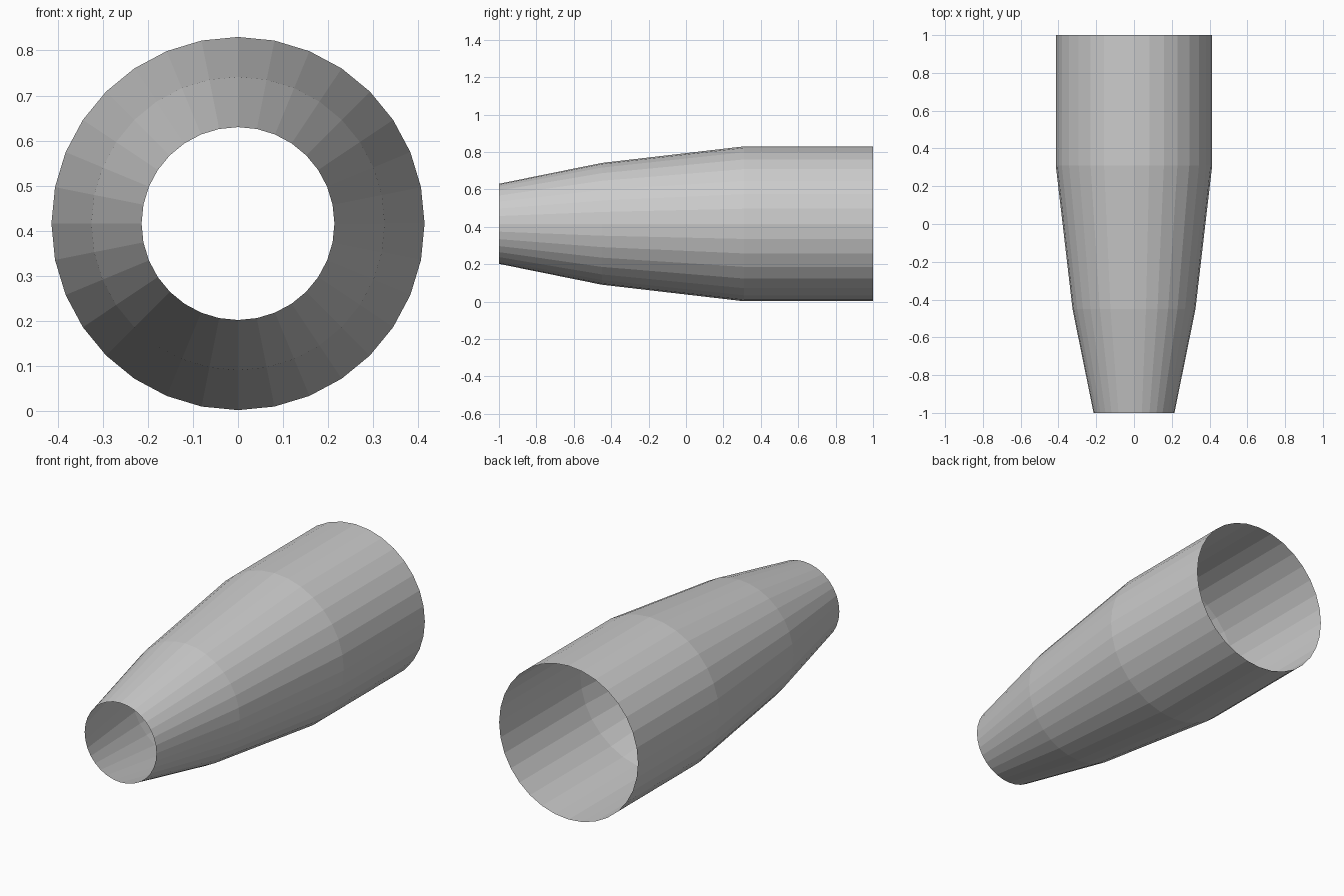
import bpy, bmesh
from math import cos, sin, pi

if "Cube" in bpy.data.objects:
    bpy.data.objects.remove(bpy.data.objects["Cube"])

SIDES = 32
CENTRE_Z = 0.416
# (y position, radius) from the narrow front mouth to the wide rear mouth
PROFILE = [(-1.0, 0.214), (-0.45, 0.3255), (0.31, 0.414), (1.0, 0.414)]

# Open, single-walled tapered tube, lofted from rings
bm = bmesh.new()
rings = [[bm.verts.new((r * cos(2 * pi * i / SIDES), y,
                        CENTRE_Z + r * sin(2 * pi * i / SIDES)))
          for i in range(SIDES)] for y, r in PROFILE]
for a, b in zip(rings, rings[1:]):
    for i in range(SIDES):
        j = (i + 1) % SIDES
        bm.faces.new((a[i], b[i], b[j], a[j]))

# Make every flat face point outwards
bm.normal_update()
for f in bm.faces:
    c = f.calc_center_median()
    if f.normal.x * c.x + f.normal.z * (c.z - CENTRE_Z) < 0:
        f.normal_flip()

mesh = bpy.data.meshes.new("tapered_tube")
bm.to_mesh(mesh)
bm.free()
tube = bpy.data.objects.new("tapered_tube", mesh)
bpy.context.collection.objects.link(tube)
